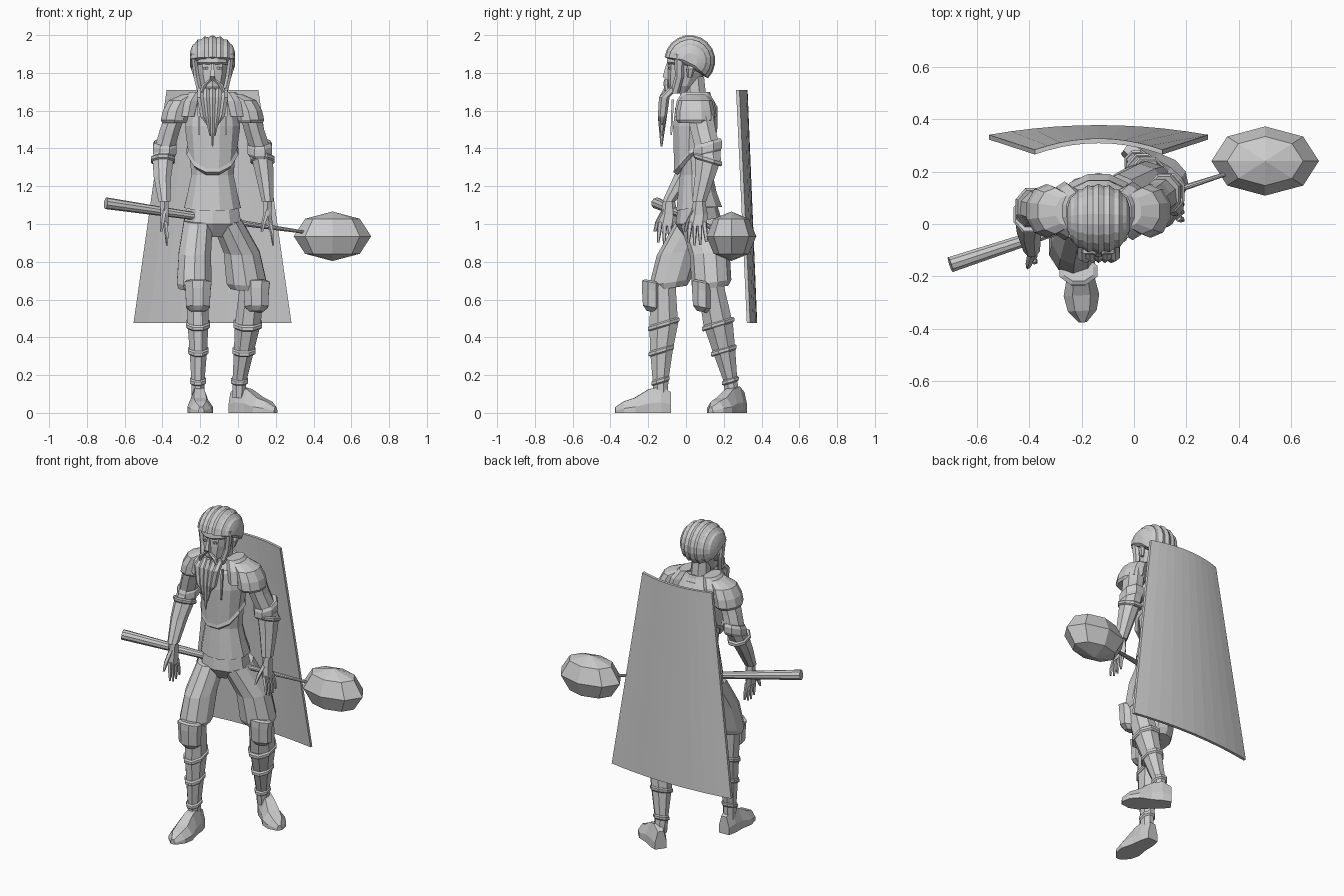
import bpy
import bmesh
from math import sin, cos, pi, radians, sqrt
from mathutils import Vector

cube = bpy.data.objects.get("Cube")
if cube:
    bpy.data.objects.remove(cube, do_unlink=True)

COLOUR = (.6, .6, .6, 1)
grey = bpy.data.materials.new("plain grey")
grey.use_nodes = True
grey.diffuse_color = COLOUR
grey.node_tree.nodes["Principled BSDF"].inputs["Base Color"].default_value = COLOUR

MID = -.135  # centre line of the figure


def skin(name, rings):
    """Join rings of points into a closed, flat shaded solid."""
    bm = bmesh.new()
    loops = [[bm.verts.new(point) for point in ring] for ring in rings]
    count = len(loops[0])
    for lower, upper in zip(loops, loops[1:]):
        for i in range(count):
            j = (i + 1) % count
            bm.faces.new((lower[i], lower[j], upper[j], upper[i]))
    bm.faces.new(loops[0])
    bm.faces.new(loops[-1])
    bmesh.ops.recalc_face_normals(bm, faces=bm.faces)
    mesh = bpy.data.meshes.new(name)
    bm.to_mesh(mesh)
    bm.free()
    mesh.materials.append(grey)
    obj = bpy.data.objects.new(name, mesh)
    bpy.context.collection.objects.link(obj)
    return obj


def loft(name, sections, sides=8, tilt=0, dip=0, dipped=0):
    """Stack level ellipses (x, y, z, rx, ry); tilt leans them, dip lowers the front."""
    rings = []
    for k, (x, y, z, rx, ry) in enumerate(sections):
        ring = []
        for i in range(sides):
            a = 2 * pi * (i + .5) / sides
            drop = dip * max(0, -sin(a)) if k < dipped else 0
            ring.append((x + rx * cos(a), y + ry * sin(a),
                         z + tilt * ry * sin(a) - drop))
        rings.append(ring)
    return skin(name, rings)


def central(name, sections, **options):
    """Loft on the centre line from (y, z, rx, ry)."""
    return loft(name, [(MID, *section) for section in sections], **options)


def band(name, x, y, z, rx, ry, height=.02, flare=.012, **options):
    """Raised strip round a limb."""
    loft(name, [(x, y, z - height, rx, ry),
                (x, y, z - height / 2, rx + flare, ry + flare),
                (x, y, z + height / 2, rx + flare, ry + flare),
                (x, y, z + height, rx, ry)], **options)


def mirror(sections):
    return [(2 * MID - s[0], *s[1:]) for s in sections]


# torso, tunic skirt and hips
central("tunic", [(.07, 1.09, .155, .125), (.06, 1.17, .135, .105),
                  (.055, 1.26, .116, .09), (.05, 1.4, .128, .1),
                  (.055, 1.55, .15, .11), (.06, 1.64, .14, .09),
                  (.055, 1.69, .07, .07)], sides=12, dip=.02, dipped=1)
central("breastplate", [(.047, 1.385, .126, .095), (.045, 1.4, .142, .115),
                        (.045, 1.42, .134, .112), (.05, 1.52, .152, .122),
                        (.055, 1.62, .14, .115), (.058, 1.66, .11, .09)],
        sides=12, dip=.13, dipped=3)
central("collar", [(.05, 1.64, .15, .105), (.05, 1.68, .11, .085),
                   (.05, 1.7, .085, .08), (.05, 1.66, .07, .07)], sides=12)
central("hips", [(.075, .93, .07, .08), (.07, 1, .16, .125),
                 (.06, 1.12, .14, .1)], sides=10)

# legs: (thigh, shin, knee pad, heel, toe)
right_leg = ([(-.235, -.085, .66, .085, .09), (-.232, -.085, .69, .096, .11),
              (-.228, -.04, .85, .09, .115), (-.21, .05, 1.02, .08, .11)],
             [(-.212, -.135, .08, .036, .042), (-.212, -.135, .17, .038, .045),
              (-.21, -.13, .33, .05, .065), (-.212, -.118, .47, .06, .082),
              (-.215, -.12, .68, .065, .07)],
             (-.212, -.18), (-.21, -.08), (-.195, -.375))
left_leg = ([(.05, .135, .66, .095, .09), (.045, .135, .69, .112, .105),
             (.02, .125, .85, .1, .105), (-.06, .08, 1.02, .085, .11)],
            [(.005, .245, .08, .036, .04), (.008, .235, .17, .04, .04),
             (.032, .2, .33, .058, .066), (.052, .17, .47, .074, .085),
             (.075, .13, .68, .07, .075)],
            (.097, .085), (-.03, .295), (.2, .13))


def foot(name, heel, toe):
    """Shoe swept from heel to toe: (share of length, half width, height)."""
    heel, toe = Vector(heel), Vector(toe)
    across = (toe - heel).normalized().orthogonal()
    rings = []
    for share, w, h in ((0, .035, .11), (.18, .048, .14), (.4, .052, .125),
                        (.65, .068, .08), (.85, .055, .06), (1, .015, .03)):
        base = heel.lerp(toe, share)
        rings.append([(*(base + across * w * s), h * t) for s, t in
                      ((-1, 0), (1, 0), (1, .4), (.5, 1), (-.5, 1), (-1, .4))])
    skin(name, rings)


for side, (thigh, shin, pad, heel, toe) in (("right", right_leg), ("left", left_leg)):
    loft(side + "_trouser", thigh, sides=10, tilt=.15)
    loft(side + "_greave", shin)
    for label, (x, y, z, rx, ry) in zip(("ankle", "calf", "knee"), shin[1:4]):
        band(side + "_" + label + "_band", x, y, z, rx, ry, .015, .008, tilt=.3)
    px, py = pad
    loft(side + "_knee_pad", [(px, py, .535, .035, .03), (px, py, .56, .068, .052),
                              (px, py, .65, .072, .058), (px, py, .69, .078, .056),
                              (px, py, .7, .06, .04)], tilt=-.2)
    foot(side + "_shoe", heel, toe)

# pauldrons: overlapping shells on both shoulders
pauldron = [(-.335, .05, 1.535, .07, .09), (-.335, .05, 1.55, .078, .102),
            (-.325, .05, 1.6, .076, .1), (-.3, .05, 1.655, .07, .088),
            (-.25, .05, 1.685, .05, .06)]
shell = [(-.265, .05, 1.57, .055, .112), (-.25, .05, 1.65, .06, .1),
         (-.22, .05, 1.7, .04, .07)]
for label, part in (("pauldron", pauldron), ("shoulder_plate", shell)):
    loft("right_" + label, part, sides=10)
    loft("left_" + label, mirror(part), sides=10)

# arms from wrist to shoulder, then hands
right_arm = [(-.39, -.09, 1.12, .034, .038), (-.4, -.015, 1.25, .05, .055),
             (-.397, .035, 1.34, .06, .066), (-.388, .065, 1.4, .058, .068),
             (-.36, .055, 1.5, .058, .07), (-.325, .05, 1.6, .06, .075)]
left_arm = [(.157, .07, 1.12, .034, .04), (.142, .1, 1.25, .05, .058),
            (.13, .118, 1.34, .06, .072), (.115, .115, 1.4, .06, .072),
            (.085, .09, 1.5, .058, .072), (.06, .07, 1.6, .06, .075)]


def hand(side, x, y, out):
    """Open hand hanging down, fingers fanned along y."""
    loft(side + "_palm", [(x + out * .01, y - .01, .99, .02, .05),
                          (x, y, 1.05, .024, .045), (x, y, 1.13, .026, .03)], sides=6)
    for i in range(4):
        spread = (i - 1.5) * .024
        length = .11 - abs(i - 1.4) * .015
        loft(side + "_finger", [(x + out * .03, y - .01 + spread * 1.3, .99 - length, .006, .006),
                                (x + out * .025, y - .01 + spread * 1.2, .95, .011, .012),
                                (x + out * .01, y - .01 + spread, 1.01, .014, .014)], sides=5)
    loft(side + "_thumb", [(x - out * .03, y - .075, .96, .007, .008),
                           (x - out * .02, y - .06, 1.01, .013, .014),
                           (x, y - .02, 1.08, .016, .018)], sides=5)


for side, arm, out in (("right", right_arm, .5), ("left", left_arm, 1)):
    loft(side + "_forearm", arm[:3])
    loft(side + "_upper_arm", arm[2:])
    band(side + "_elbow_cuff", *arm[3], .035, .01, tilt=.3)
    band(side + "_bracer_rim", *arm[2], .015, .008, tilt=-.3)
    hand(side, arm[0][0], arm[0][1], out)

# head
central("neck", [(.055, 1.6, .06, .065), (.04, 1.78, .055, .06)])
central("head", [(-.03, 1.69, .04, .05), (-.02, 1.73, .068, .078),
                 (0, 1.8, .086, .1), (.01, 1.88, .092, .105),
                 (.02, 1.95, .07, .08)], sides=10)
central("headband", [(.01, 1.845, .09, .105), (.01, 1.855, .1, .116),
                     (.015, 1.885, .1, .116), (.015, 1.895, .09, .105)], sides=12)
central("nose", [(-.1, 1.765, .017, .012), (-.108, 1.78, .018, .022),
                 (-.095, 1.85, .008, .012)], sides=4)

# ridged hair: arcs from fringe to nape, alternately full and pinched
locks = []
LOCKS = 17
for i in range(LOCKS):
    s = sin(radians(-80 + 160 * i / (LOCKS - 1)))
    reach = sqrt(1 - s * s) ** .7 * (1 if i % 2 == 0 else .93)
    locks.append([(MID + .122 * s, .02 + .135 * reach * cos(a), 1.865 + .135 * reach * sin(a))
                  for a in (radians(172 - 18 * k) for k in range(13))])
skin("hair", locks)

# beard, moustache, sideburns, ears and hanging straps
for i in range(-2, 3):
    x, tip = MID + .032 * i, 1.41 + .055 * abs(i)
    loft("beard_strand", [(MID + .012 * i, -.13, tip, .004, .005),
                          (MID + .024 * i, -.125, 1.57, .019, .024),
                          (x, -.115, 1.67, .021, .028),
                          (x, -.09 + .012 * abs(i), 1.72, .016, .026)], sides=6)
for side, s in (("right", -1), ("left", 1)):
    loft(side + "_moustache", [(MID + s * .06, -.1, 1.695, .009, .01),
                               (MID + s * .045, -.105, 1.735, .016, .014),
                               (MID + s * .01, -.105, 1.765, .012, .012)], sides=6)
    loft(side + "_sideburn", [(MID + s * .065, -.06, 1.69, .016, .025),
                              (MID + s * .085, -.035, 1.78, .017, .024),
                              (MID + s * .1, -.035, 1.9, .016, .026)], sides=6)
    loft(side + "_eye", [(MID + s * .036, -.086, 1.818, .012, .008),
                         (MID + s * .036, -.088, 1.832, .016, .008)], sides=6)
    loft(side + "_ear", [(MID + s * .09, .02, 1.775, .01, .012),
                         (MID + s * .1, .025, 1.82, .015, .024),
                         (MID + s * .095, .03, 1.85, .008, .015)], sides=6)
    loft(side + "_strap", [(MID + s * .07, -.078, 1.47, .006, .006),
                           (MID + s * .075, -.07, 1.66, .009, .009)], sides=4)

# tall curved shield on the back, swept across its width
columns = []
for i in range(11):
    t = -1 + i / 5
    bulge = 1 - t * t
    top = (MID + .243 * t, .265 + .043 * bulge, 1.71)
    foot_edge = (MID + .418 * t, .322 + .037 * bulge, .475)
    columns.append([(x, y + d, z) for (x, y, z), d in
                    ((top, 0), (top, .018), (foot_edge, .018), (foot_edge, 0))])
skin("shield", columns)

# mace: tapered shaft and faceted head
butt, hub = Vector((-.7, -.155, 1.11)), Vector((.5, .24, .935))
bpy.ops.mesh.primitive_cone_add(vertices=10, radius1=.031, radius2=.005,
                                depth=(hub - butt).length, location=(butt + hub) / 2)
shaft = bpy.context.object
shaft.name = "mace_shaft"
shaft.rotation_euler = (hub - butt).to_track_quat("Z", "Y").to_euler()
bpy.ops.mesh.primitive_uv_sphere_add(segments=8, ring_count=4, radius=1, location=hub)
head = bpy.context.object
head.name = "mace_head"
head.scale = (.205, .132, .131)
for obj in (shaft, head):
    obj.data.materials.append(grey)
